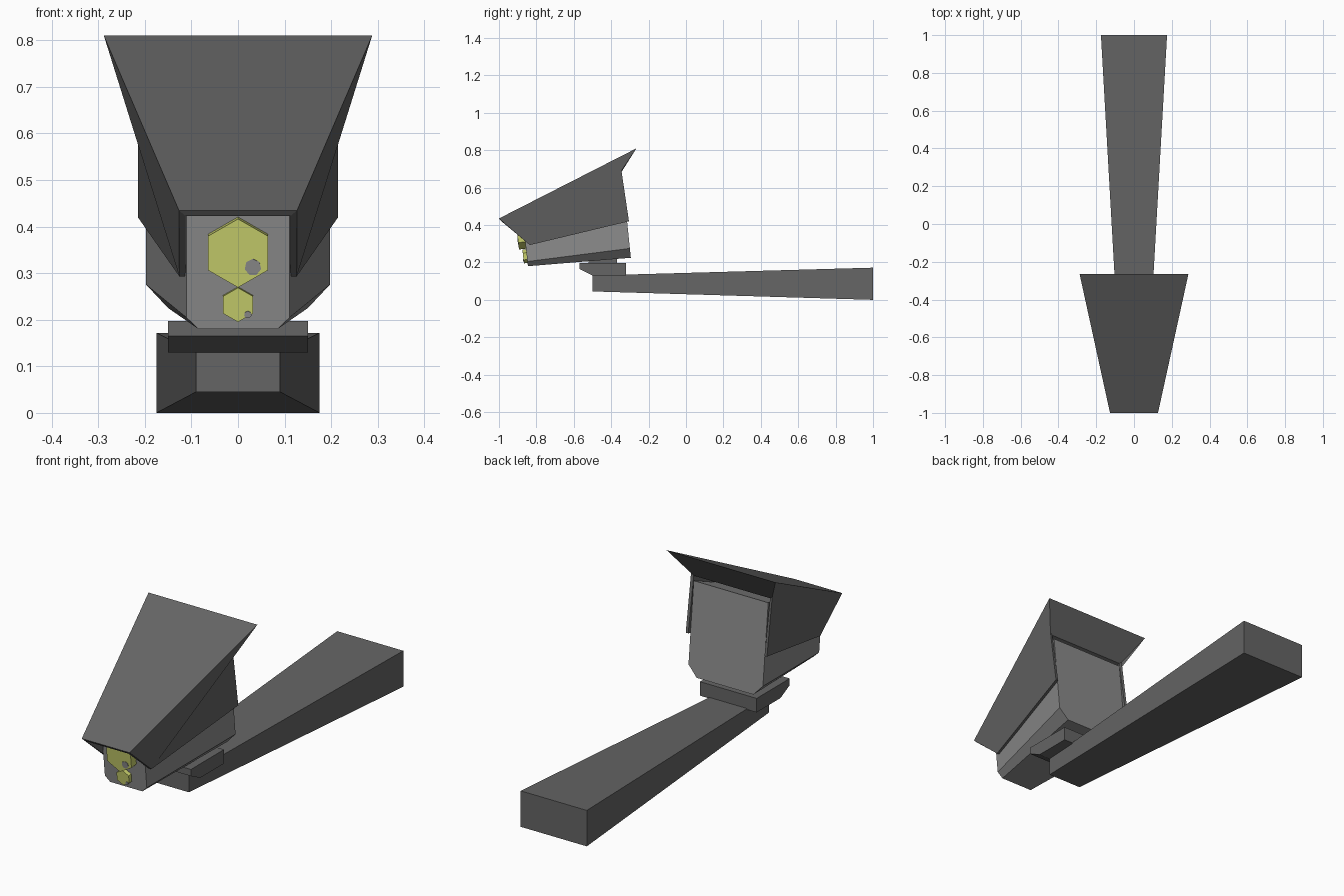
import bpy, bmesh, math
from mathutils import Vector, Matrix

cube = bpy.data.objects.get("Cube")
if cube:
    bpy.data.objects.remove(cube, do_unlink=True)


def material(name, rgb):
    m = bpy.data.materials.new(name)
    m.use_nodes = True
    m.diffuse_color = (*rgb, 1)
    m.node_tree.nodes["Principled BSDF"].inputs["Base Color"].default_value = (*rgb, 1)
    return m


DARK = material("dark grey", (0.13, 0.13, 0.13))
LIGHT = material("light grey", (0.26, 0.26, 0.26))
YELLOW = material("lens yellow", (0.58, 0.63, 0.15))


def build(name, verts, faces, mat):
    bm = bmesh.new()
    vs = [bm.verts.new(v) for v in verts]
    for f in faces:
        bm.faces.new([vs[i] for i in f])
    bmesh.ops.recalc_face_normals(bm, faces=bm.faces)
    mesh = bpy.data.meshes.new(name)
    bm.to_mesh(mesh)
    bm.free()
    mesh.materials.append(mat)
    obj = bpy.data.objects.new(name, mesh)
    bpy.context.collection.objects.link(obj)
    return obj


def loft(name, start, end, mat):
    """Closed solid between two loops with the same number of points."""
    n = len(start)
    faces = [range(n), range(n, 2 * n)]
    faces += [(i, (i + 1) % n, n + (i + 1) % n, n + i) for i in range(n)]
    return build(name, start + end, faces, mat)


def mirrored(half):
    """Full loop from its +x half."""
    return half + [(-x, y, z) for x, y, z in reversed(half)]


def side_extrude(name, profile, half_width, mat):
    return loft(name, [(half_width, y, z) for y, z in profile],
                [(-half_width, y, z) for y, z in profile], mat)


# Tapered wall arm, mounting plate and swivel
loft("arm",
     mirrored([(0.09, -0.5, 0.045), (0.09, -0.5, 0.13)]),
     mirrored([(0.175, 1, 0), (0.175, 1, 0.172)]), DARK)
side_extrude("mount_plate",
             [(-0.57, 0.165), (-0.5, 0.13), (-0.32, 0.13), (-0.32, 0.197), (-0.57, 0.197)],
             0.15, DARK)
side_extrude("swivel", [(-0.52, 0.195), (-0.37, 0.195), (-0.37, 0.225), (-0.52, 0.21)],
             0.09, DARK)

# Camera body, widening to the back with chamfered lower edges
loft("body",
     mirrored([(0.085, -0.845, 0.18), (0.111, -0.848, 0.205), (0.111, -0.875, 0.45)]),
     mirrored([(0.15, -0.295, 0.225), (0.197, -0.30, 0.275), (0.197, -0.34, 0.66)]), LIGHT)

# Hood: outer corners then inner corners of one side, mirrored to the other
outer = [(0.127, -1, 0.435), (0.288, -0.265, 0.81), (0.215, -0.345, 0.69),
         (0.215, -0.305, 0.42), (0.126, -0.835, 0.293)]
inner = [(0.113, -0.99, 0.423), (0.202, -0.347, 0.68),
         (0.202, -0.305, 0.42), (0.113, -0.835, 0.293)]
side = outer + inner
n = len(side)
side_faces = [(0, 1, 2, 3, 4), (5, 6, 7, 8), (2, 3, 7, 6), (3, 4, 8, 7), (4, 0, 5, 8)]
hood_faces = side_faces + [[i + n for i in f] for f in side_faces]
hood_faces += [(0, 1, n + 1, n), (0, 5, n + 5, n), (5, 6, n + 6, n + 5),
               (1, 2, 6, n + 6, n + 2, n + 1)]
build("hood", side + [(-x, y, z) for x, y, z in side], hood_faces, DARK)

# Hexagonal lenses on the tilted front face, each with a small grey spot
TILT = math.atan(0.11)
NORMAL = Vector((0, -math.cos(TILT), -math.sin(TILT)))
TURN = Matrix.Rotation(math.pi / 2 + TILT, 4, "X")


def face_point(x, z):
    return Vector((x, -0.845 - 0.11 * (z - 0.18), z))


def disc(name, centre, radius, depth, sides, mat):
    """Solid disc with a corner at the top, standing out along the face normal."""
    def ring(offset):
        pts = []
        for i in range(sides):
            a = math.tau * i / sides
            p = TURN @ Vector((radius * math.sin(a), radius * math.cos(a), 0))
            pts.append(tuple(p + centre + NORMAL * offset))
        return pts
    loft(name, ring(-0.005), ring(depth), mat)


for name, z, radius, depth, spot_x, spot_z, spot_r in (
        ("large", 0.347, 0.074, 0.038, 0.032, 0.317, 0.018),
        ("small", 0.234, 0.037, 0.02, 0.021, 0.213, 0.008)):
    disc(name + "_lens", face_point(0, z), radius, depth, 6, YELLOW)
    disc(name + "_lens_spot", face_point(spot_x, spot_z) + NORMAL * depth,
         spot_r, 0.002, 7, LIGHT)
